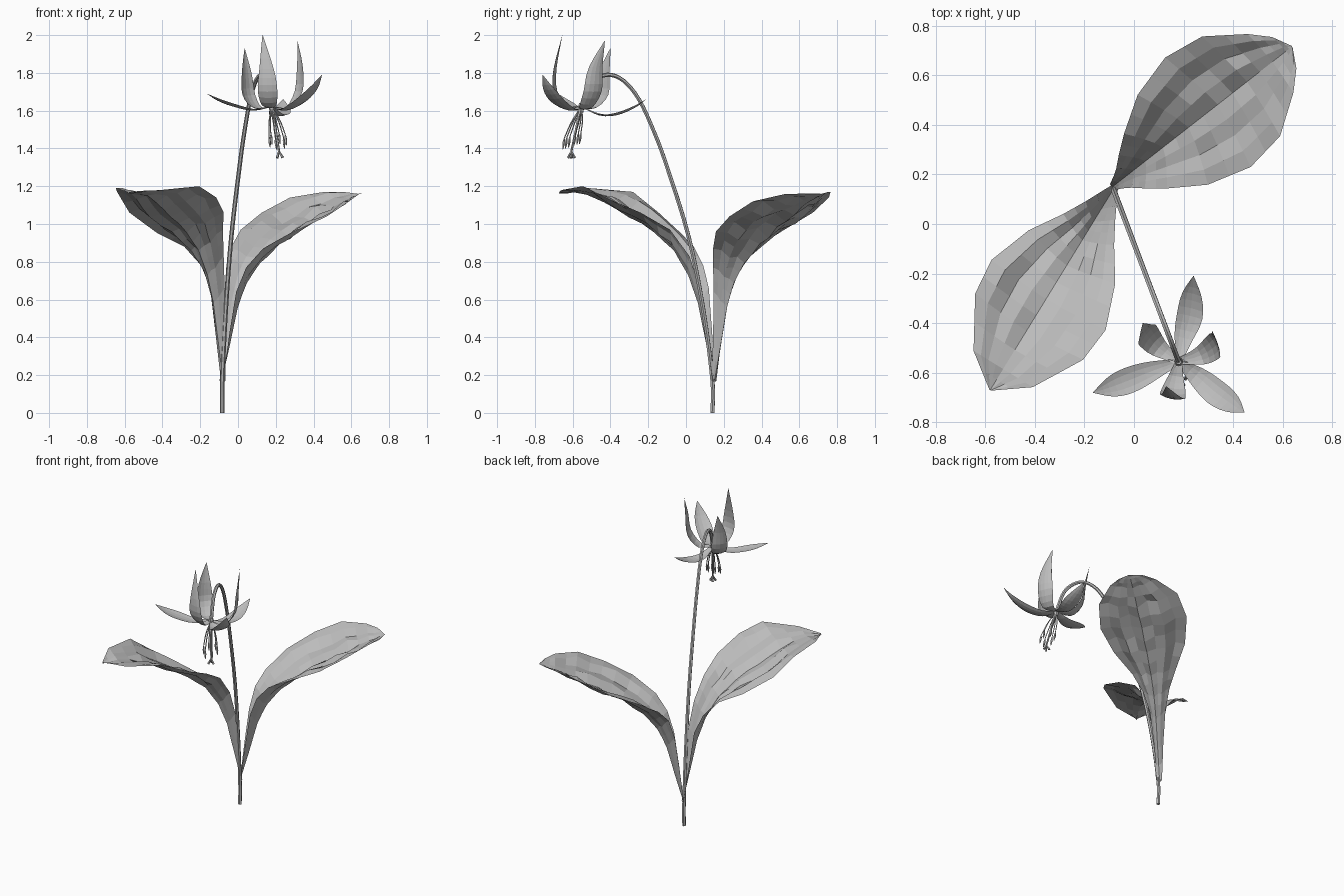
import bpy
import math
import random
from mathutils import Vector

random.seed(4)
if "Cube" in bpy.data.objects:
    bpy.data.objects.remove(bpy.data.objects["Cube"], do_unlink=True)

grey = bpy.data.materials.new("plain_grey")
grey.use_nodes = True
grey.diffuse_color = (0.5, 0.5, 0.5, 1)
grey.node_tree.nodes["Principled BSDF"].inputs["Base Color"].default_value = (0.5, 0.5, 0.5, 1)


def add_object(name, verts, faces):
    mesh = bpy.data.meshes.new(name)
    mesh.from_pydata(verts, [], faces)
    mesh.materials.append(grey)
    obj = bpy.data.objects.new(name, mesh)
    bpy.context.collection.objects.link(obj)
    return obj


def spline(points, steps):
    """Resample a short list of points as a smooth path."""
    pts = [Vector(p) for p in points]
    pts = [2 * pts[0] - pts[1]] + pts + [2 * pts[-1] - pts[-2]]
    out = []
    for a, b, c, d in zip(pts, pts[1:], pts[2:], pts[3:]):
        for k in range(steps):
            t = k / steps
            out.append(0.5 * (2 * b + (c - a) * t + (2 * a - 5 * b + 4 * c - d) * t**2
                              + (3 * b - a - 3 * c + d) * t**3))
    return out + [pts[-2]]


def grid_faces(rows, cols):
    return [(r * cols + c, r * cols + c + 1, (r + 1) * cols + c + 1, (r + 1) * cols + c)
            for r in range(rows - 1) for c in range(cols - 1)]


def tube(name, path, radii, sides=6):
    """Sweep a tapering polygon along a path and cap both ends."""
    verts, count = [], len(path)
    for i, p in enumerate(path):
        tangent = (path[min(i + 1, count - 1)] - path[max(i - 1, 0)]).normalized()
        side = tangent.cross(Vector((0.9, 0.4, 0.1))).normalized()
        up = side.cross(tangent)
        f = i / (count - 1) * (len(radii) - 1)
        k = min(int(f), len(radii) - 2)
        radius = radii[k] + (radii[k + 1] - radii[k]) * (f - k)
        for j in range(sides):
            a = math.tau * j / sides
            verts.append(p + radius * (math.cos(a) * side + math.sin(a) * up))
    faces = [(i * sides + j, i * sides + (j + 1) % sides,
              (i + 1) * sides + (j + 1) % sides, (i + 1) * sides + j)
             for i in range(count - 1) for j in range(sides)]
    faces += [tuple(range(sides))[::-1], tuple(range((count - 1) * sides, count * sides))]
    obj = add_object(name, verts, faces)
    obj.data.shade_smooth()
    bpy.context.view_layer.objects.active = obj
    obj.select_set(True)
    bpy.ops.object.shade_smooth_by_angle(angle=math.radians(40))
    obj.select_set(False)
    return obj


def leaf(name, base, tip, stations, cols=9):
    """Pleated blade; stations give rib reach, rib z, edge reach, width, z of both edges."""
    start = Vector((*base, 0))
    along = (Vector((*tip, 0)) - start).normalized()
    across = Vector((-along.y, along.x, 0))
    verts, rows = [], []
    for a, b in zip(stations, stations[1:]):
        rows += [a, tuple((p + q) / 2 for p, q in zip(a, b))]
    rows.append(stations[-1])
    for rib_s, rib_z, edge_s, width, low_z, high_z in rows:
        for c in range(cols):
            t = 2 * c / (cols - 1) - 1
            bend = abs(t) ** 1.25
            s = rib_s + (edge_s - rib_s) * bend
            z = rib_z + ((high_z if t > 0 else low_z) - rib_z) * bend
            # Long pleats between the veins, fading toward the tip
            if 0 < c < cols - 1:
                pleat = 0.12 * max(0, 1 - s) * (1 if c % 2 else -0.3)
                z += width * (pleat + random.uniform(-0.05, 0.05))
            verts.append(start + along * s + across * width * t + Vector((0, 0, z)))
    return add_object(name, verts, grid_faces(len(rows), cols))


# Stem, bending over at the top to carry the nodding flower
foot = Vector((-0.083, 0.14, 0))
heart = Vector((0.18, -0.555, 1.62))
profile = [(0, 0), (0, 0.17), (0.07, 0.55), (0.18, 0.93), (0.34, 1.29), (0.44, 1.48),
           (0.56, 1.66), (0.68, 1.76), (0.8, 1.79), (0.92, 1.75), (1, 1.62)]
stem_path = [(foot.x + (heart.x - foot.x) * f, foot.y + (heart.y - foot.y) * f, z)
             for f, z in profile]
tube("stem", spline(stem_path, 4), [0.012, 0.012, 0.011, 0.011, 0.012])

# Two broad leaves clasping the stem
leaf("back_leaf", (-0.08, 0.155), (0.63, 0.71), [
    (-0.01, 0.16, -0.01, 0.015, 0.17, 0.17), (0.05, 0.37, 0.02, 0.03, 0.42, 0.42),
    (0.1, 0.56, 0.05, 0.05, 0.64, 0.64), (0.16, 0.69, 0.09, 0.085, 0.77, 0.78),
    (0.25, 0.8, 0.16, 0.14, 0.87, 0.87), (0.38, 0.9, 0.3, 0.23, 0.96, 0.97),
    (0.53, 0.98, 0.48, 0.28, 1.04, 1.06), (0.68, 1.06, 0.65, 0.255, 1.12, 1.14),
    (0.81, 1.12, 0.8, 0.15, 1.16, 1.17), (0.88, 1.15, 0.87, 0.08, 1.16, 1.17),
    (0.91, 1.16, 0.91, 0.004, 1.16, 1.16)])
leaf("front_leaf", (-0.083, 0.14), (-0.58, -0.67), [
    (-0.01, 0.16, -0.01, 0.015, 0.17, 0.17), (0.04, 0.37, 0.02, 0.03, 0.42, 0.42),
    (0.09, 0.58, 0.05, 0.045, 0.66, 0.66), (0.15, 0.73, 0.1, 0.07, 0.78, 0.83),
    (0.24, 0.86, 0.19, 0.12, 0.88, 0.97), (0.36, 0.96, 0.32, 0.205, 0.95, 1.06),
    (0.52, 1.04, 0.5, 0.27, 1.06, 1.14), (0.67, 1.12, 0.65, 0.255, 1.17, 1.2),
    (0.85, 1.17, 0.85, 0.14, 1.19, 1.18), (0.95, 1.16, 0.95, 0.004, 1.17, 1.17)])


def petal(name, path, cols=5):
    """Pointed, slightly cupped strip following a curved path."""
    rows = spline([heart] + path, 3)
    out = rows[len(rows) // 2] - rows[0]
    side = Vector((-out.y, out.x, 0)).normalized()
    verts = []
    for i, p in enumerate(rows):
        f = i / (len(rows) - 1)
        width = 0.014 * (1 - f) + 0.046 * math.sin(math.pi * f ** 1.15) if f < 1 else 0.001
        tangent = (rows[min(i + 1, len(rows) - 1)] - rows[max(i - 1, 0)]).normalized()
        inward = side.cross(tangent)
        if inward.dot(Vector((-out.x, -out.y, 0.3))) < 0:
            inward = -inward
        for c in range(cols):
            t = 2 * c / (cols - 1) - 1
            verts.append(p + side * width * t + inward * width * 0.2 * t * t)
    return add_object(name, verts, grid_faces(len(rows), cols))


# Three spreading petals and three swept upright
petals = {
    "left_spread_petal": [(0.25, -0.61, 1.6), (0.33, -0.68, 1.64), (0.4, -0.73, 1.71), (0.445, -0.76, 1.79)],
    "right_spread_petal": [(0.08, -0.59, 1.6), (-0.02, -0.63, 1.62), (-0.1, -0.66, 1.65), (-0.165, -0.68, 1.69)],
    "back_spread_petal": [(0.2, -0.46, 1.575), (0.225, -0.37, 1.575), (0.235, -0.28, 1.61), (0.24, -0.21, 1.66)],
    "right_upright_petal": [(0.1, -0.5, 1.61), (0.05, -0.445, 1.68), (0.04, -0.43, 1.8), (0.035, -0.4, 1.93)],
    "left_upright_petal": [(0.27, -0.53, 1.61), (0.33, -0.49, 1.7), (0.335, -0.475, 1.83), (0.315, -0.43, 1.97)],
    "front_upright_petal": [(0.165, -0.64, 1.62), (0.155, -0.7, 1.7), (0.15, -0.7, 1.82), (0.13, -0.655, 2)],
}
for name, path in petals.items():
    petal(name, path)

# Flower heart and pistil with a three-lobed tip
tip = Vector((0.217, -0.607, 1.385))
tube("flower_heart", [heart + Vector((0, 0, dz)) for dz in (0.02, 0, -0.03)], [0.012, 0.018, 0.012])
tube("pistil", [heart.lerp(tip, k / 4) for k in range(5)], [0.012, 0.007, 0.006])
for k in range(3):
    a = math.tau * k / 3
    lobe = tip + Vector((0.02 * math.cos(a), 0.02 * math.sin(a), -0.035))
    tube(f"pistil_lobe_{k + 1}", [tip, tip.lerp(lobe, 0.5), lobe], [0.005, 0.006, 0.008], 5)

# Ring of six stamens, each a thin filament with a slim anther
for k in range(6):
    a = math.tau * (k + 0.3) / 6
    spread = Vector((math.cos(a), math.sin(a), 0))
    end = Vector((0.207, -0.6, 1.47 + 0.015 * math.sin(a))) + 0.045 * spread
    bend = heart.lerp(end, 0.5) + 0.008 * spread
    tube(f"filament_{k + 1}", spline([heart, bend, end], 3), [0.004, 0.003], 4)
    drop = end + Vector((0.006, -0.008, -0.06))
    tube(f"anther_{k + 1}", [end.lerp(drop, j / 4) for j in range(5)],
         [0.002, 0.006, 0.007, 0.005, 0.002], 5)
